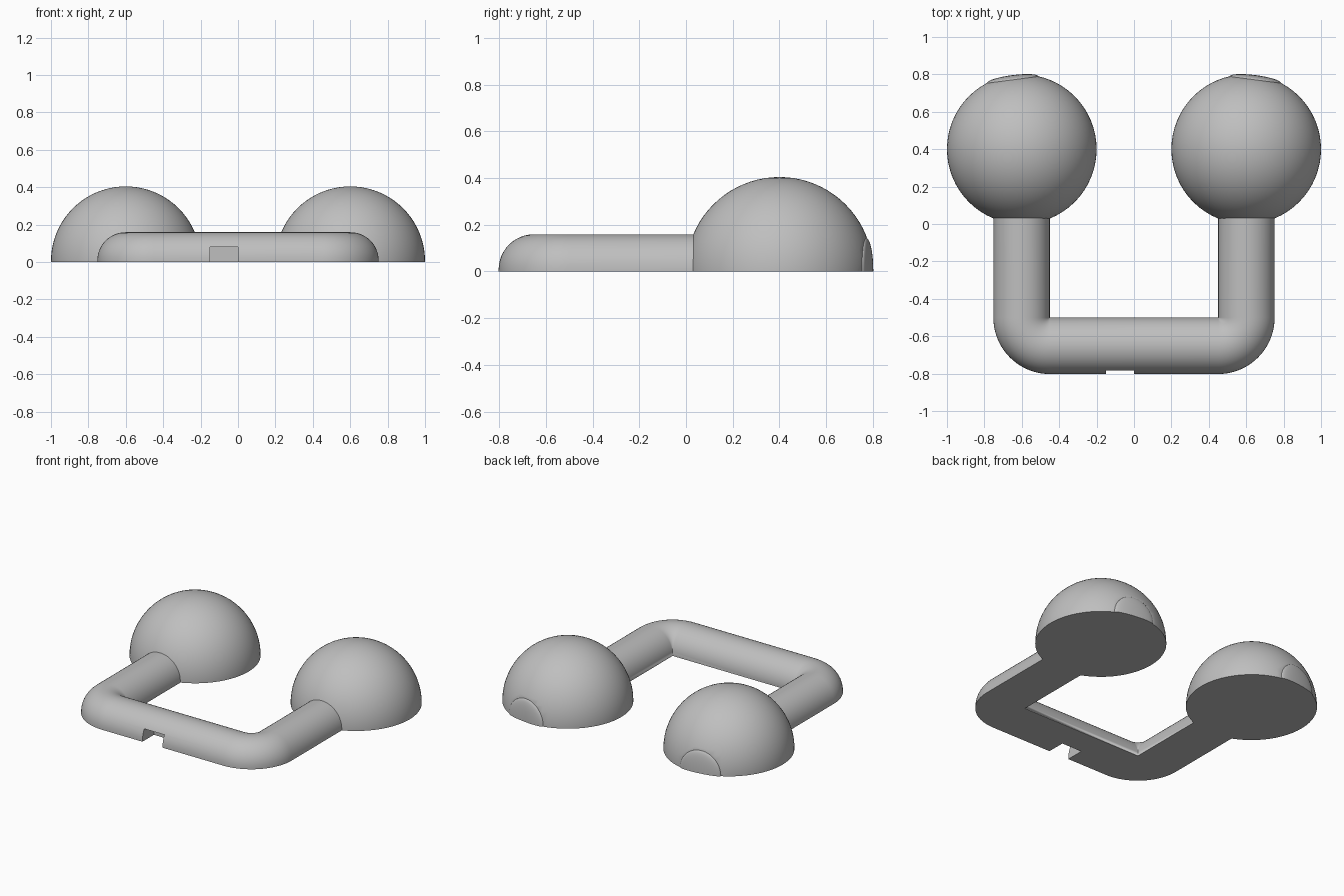
import bpy, bmesh, math
from mathutils import Vector, Matrix

if "Cube" in bpy.data.objects:
    bpy.data.objects.remove(bpy.data.objects["Cube"], do_unlink=True)

grey = bpy.data.materials.new("plain grey")
grey.use_nodes = True
grey.diffuse_color = (0.52, 0.52, 0.52, 1)
grey.node_tree.nodes["Principled BSDF"].inputs["Base Color"].default_value = grey.diffuse_color


def finish(bm, name):
    bmesh.ops.recalc_face_normals(bm, faces=bm.faces)
    mesh = bpy.data.meshes.new(name)
    bm.to_mesh(mesh)
    bm.free()
    obj = bpy.data.objects.new(name, mesh)
    bpy.context.collection.objects.link(obj)
    mesh.materials.append(grey)
    return obj


def smooth(obj):
    bpy.ops.object.select_all(action='DESELECT')
    obj.select_set(True)
    bpy.context.view_layer.objects.active = obj
    bpy.ops.object.shade_smooth_by_angle(angle=math.radians(35))


def slice_flat(bm, point, normal):
    """Remove everything beyond a plane and close the cut."""
    geom = bm.verts[:] + bm.edges[:] + bm.faces[:]
    cut = bmesh.ops.bisect_plane(bm, geom=geom, plane_co=point, plane_no=normal,
                                 clear_outer=True)["geom_cut"]
    edges = [e for e in cut if isinstance(e, bmesh.types.BMEdge)]
    bmesh.ops.holes_fill(bm, edges=edges, sides=0)


DOWN = Vector((0, 0, -1))
TILT = 0.13      # outward turn of the rear pads
PAD_DIST = 0.374

# Domes, each with a flat seat and a shallow lens-shaped pad at the rear
for side, label in ((1, "left"), (-1, "right")):
    centre = Vector((side * 0.6, 0.4, 0.004))
    facing = Vector((side * math.sin(TILT), math.cos(TILT), 0))

    bm = bmesh.new()
    bmesh.ops.create_uvsphere(bm, u_segments=64, v_segments=40, radius=0.4,
                              matrix=Matrix.Translation(centre))
    slice_flat(bm, Vector(), DOWN)
    slice_flat(bm, centre + facing * PAD_DIST, facing)
    smooth(finish(bm, label + "_dome"))

    bm = bmesh.new()
    place = (Matrix.Translation(centre + facing * PAD_DIST)
             @ Matrix.Rotation(-side * TILT, 4, 'Z')
             @ Matrix.Diagonal((1, 0.18, 1, 1)))
    bmesh.ops.create_uvsphere(bm, u_segments=48, v_segments=24, radius=0.139, matrix=place)
    slice_flat(bm, Vector(), DOWN)
    smooth(finish(bm, label + "_rear_pad"))

# U-shaped half-round handle: the profile turns about each sharp inner corner
R, LIFT, INNER, BEND_Y, END_Y = 0.151, 0.008, 0.45, -0.5, 0.1
profile = [(2 * R, 0)]
profile += [(R + R * math.cos(math.pi * i / 24), LIFT + R * math.sin(math.pi * i / 24))
            for i in range(25)]
profile += [(0, 0)]

STEPS = 20
stations = [(INNER, END_Y, 0)]
stations += [(INNER, BEND_Y, -math.pi / 2 * i / STEPS) for i in range(STEPS + 1)]
stations += [(-INNER, BEND_Y, -math.pi / 2 * (1 + i / STEPS)) for i in range(STEPS + 1)]
stations += [(-INNER, END_Y, -math.pi)]

bm = bmesh.new()
rings = [[bm.verts.new((px + d * math.cos(a), py + d * math.sin(a), z)) for d, z in profile]
         for px, py, a in stations]
for ring, following in zip(rings, rings[1:]):
    for i in range(len(profile)):
        j = (i + 1) % len(profile)
        bm.faces.new((ring[i], ring[j], following[j], following[i]))
bm.faces.new(rings[0])
bm.faces.new(rings[-1])
bmesh.ops.remove_doubles(bm, verts=bm.verts, dist=1e-5)
handle = finish(bm, "handle")

# Square notch under the front bar
bm = bmesh.new()
bmesh.ops.create_cube(bm, size=1, matrix=Matrix.Translation((-0.075, -0.78, 0))
                      @ Matrix.Diagonal((0.15, 0.2, 0.16, 1)))
cutter = finish(bm, "notch_cutter")
cutter.hide_render = True
notch = handle.modifiers.new("notch", 'BOOLEAN')
notch.operation = 'DIFFERENCE'
notch.solver = 'EXACT'
notch.object = cutter
bpy.context.view_layer.objects.active = handle
bpy.ops.object.modifier_apply(modifier=notch.name)
bpy.data.objects.remove(cutter, do_unlink=True)
smooth(handle)
